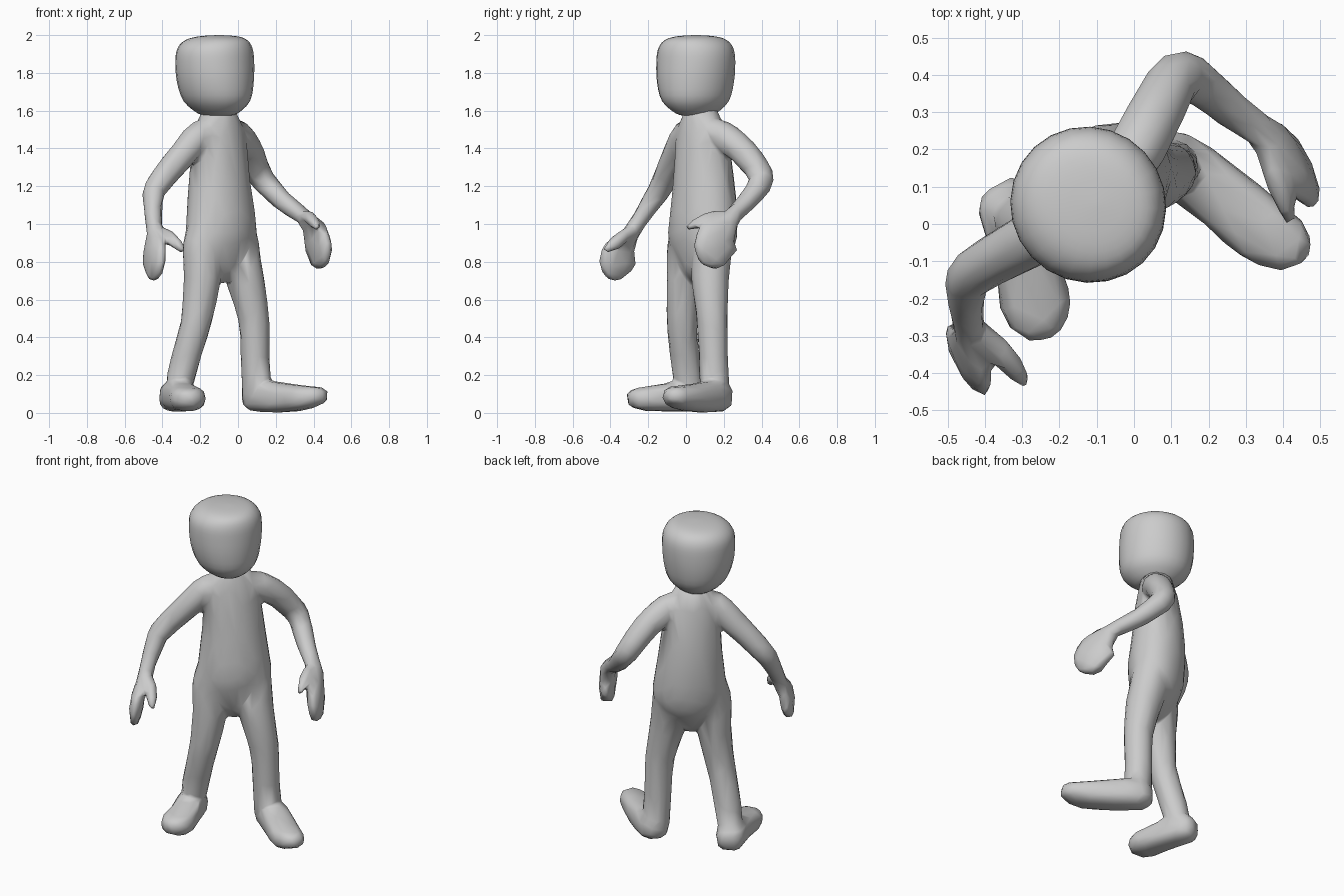
import bpy, bmesh, math
from mathutils import Vector


def spline(rows, steps=3):
    # Smooth curve through rows of (x, y, z, half width, half thickness)
    pts = [rows[0]] + rows + [rows[-1]]
    out = []
    for i in range(1, len(pts) - 2):
        p0, p1, p2, p3 = pts[i - 1:i + 3]
        for s in range(steps):
            t = s / steps
            out.append([0.5 * (2 * b + (c - a) * t + (2 * a - 5 * b + 4 * c - d) * t * t
                               + (3 * b - a - 3 * c + d) * t ** 3)
                        for a, b, c, d in zip(p0, p1, p2, p3)])
    out.append(list(rows[-1]))
    return out


def loft(bm, rows, side, sides=18, axis=None, box=1.0):
    # Closed tube of rings square to the path (or to a fixed axis); box < 1 squares them off
    rows = spline(rows)
    side = Vector(side)
    centres = [Vector(r[:3]) for r in rows]
    rings = []
    for i, r in enumerate(rows):
        tan = Vector(axis) if axis else centres[min(i + 1, len(rows) - 1)] - centres[max(i - 1, 0)]
        tan.normalize()
        u = (side - tan * side.dot(tan)).normalized()
        v = tan.cross(u)
        a, b = max(r[3], 0.005), max(r[4], 0.005)
        ring = []
        for k in range(sides):
            t = math.tau * k / sides
            c, s = (math.copysign(abs(w) ** box, w) for w in (math.cos(t), math.sin(t)))
            ring.append(bm.verts.new(centres[i] + u * a * c + v * b * s))
        rings.append(ring)
    for p, q in zip(rings, rings[1:]):
        for k in range(sides):
            n = (k + 1) % sides
            bm.faces.new((p[k], p[n], q[n], q[k]))
    bm.faces.new(rings[0][::-1])
    bm.faces.new(rings[-1])


def finish(name, bm):
    bmesh.ops.recalc_face_normals(bm, faces=bm.faces)
    for f in bm.faces:
        f.smooth = True
    me = bpy.data.meshes.new(name)
    bm.to_mesh(me)
    bm.free()
    ob = bpy.data.objects.new(name, me)
    bpy.context.collection.objects.link(ob)
    return ob


def row(x, y, z, a, b=None):
    return (x, y, z, a, a if b is None else b)


across = (0.73, 0.68, 0)   # shoulder line of the turned figure
up = (0, 0, 1)
body = bmesh.new()

# torso and neck
loft(body, [row(-.10, .08, 1.62, .08), row(-.10, .08, 1.57, .105, .095),
            row(-.10, .085, 1.48, .155, .115), row(-.10, .09, 1.35, .165, .135),
            row(-.097, .095, 1.2, .18, .15), row(-.09, .092, 1.05, .2, .16),
            row(-.088, .088, .93, .21, .155), row(-.09, .085, .84, .175, .13),
            row(-.085, .07, .76, .09, .09), row(-.08, .065, .69, .03, .04)], across, 24, up)

# legs
loft(body, [row(-.185, .01, 1.0, .08), row(-.19, .002, .9, .1), row(-.19, -.0, .8, .103),
            row(-.19, -.005, .7, .098), row(-.218, -.02, .5, .083), row(-.25, -.015, .38, .078),
            row(-.30, .005, .2, .075), row(-.32, .02, .08, .06)], across)
loft(body, [row(.0, .145, 1.0, .08), row(.01, .14, .9, .1), row(.018, .135, .8, .104),
            row(.04, .128, .7, .1), row(.083, .138, .5, .083), row(.09, .145, .3, .077),
            row(.095, .15, .2, .079), row(.09, .155, .08, .07)], across)

# feet, heel to toe
loft(body, [row(-.365, .105, .075, .04, .04), row(-.35, .075, .078, .075, .07),
            row(-.32, 0, .09, .085, .085), row(-.285, -.12, .08, .086, .073),
            row(-.265, -.21, .075, .095, .065), row(-.258, -.275, .075, .073, .052),
            row(-.255, -.31, .072, .03)], (1, .3, 0), box=.75)
loft(body, [row(.045, .215, .075, .04), row(.08, .185, .08, .078, .072),
            row(.14, .145, .088, .087, .085), row(.24, .07, .08, .088, .078),
            row(.34, -.015, .08, .09, .066), row(.42, -.06, .09, .072, .05),
            row(.462, -.085, .1, .03)], (.6, .8, 0), box=.75)

# arms with flat mitten hands
loft(body, [row(-.12, .06, 1.48, .07), row(-.2, 0, 1.47, .078), row(-.3, -.055, 1.36, .073),
            row(-.43, -.13, 1.2, .063), row(-.45, -.18, 1.12, .054), row(-.445, -.26, 1.0, .043),
            row(-.44, -.305, .93, .055, .04), row(-.443, -.35, .86, .1, .04),
            row(-.445, -.363, .79, .107, .038), row(-.45, -.365, .735, .075, .03),
            row(-.46, -.36, .705, .02)], (.45, -.87, 0))
loft(body, [row(-.05, .12, 1.48, .07), row(0, .19, 1.47, .078), row(.06, .3, 1.385, .075),
            row(.115, .395, 1.26, .067), row(.17, .38, 1.19, .06), row(.25, .315, 1.11, .052),
            row(.34, .25, 1.045, .045), row(.38, .22, 1.0, .06, .045),
            row(.41, .175, .94, .112, .048), row(.425, .16, .88, .13, .048),
            row(.425, .165, .82, .105, .042), row(.418, .18, .775, .035)], (.45, -.87, 0))

# thumbs
loft(body, [row(-.44, -.27, .97, .03), row(-.37, -.33, .935, .034),
            row(-.325, -.38, .895, .035, .03), row(-.29, -.43, .86, .015)], (0, .5, -.5))
loft(body, [row(.35, .23, 1.03, .035), row(.375, .15, 1.035, .035),
            row(.4, .07, 1.01, .03), row(.42, .005, .98, .014)], (1, 0, 0))

# blend the parts into one skin
ob = finish("body", body)
m = ob.modifiers.new("skin", 'REMESH')
m.mode = 'VOXEL'
m.voxel_size = 0.012
m.use_smooth_shade = True
m = ob.modifiers.new("soften", 'SMOOTH')
m.factor = 0.5
m.iterations = 6
m = ob.modifiers.new("facets", 'DECIMATE')
m.ratio = 0.03

# head: rounded block, narrower at the chin
head = bmesh.new()
loft(head, [row(-.105, .055, 1.572, .05), row(-.107, .052, 1.585, .095, .115),
            row(-.112, .05, 1.65, .165, .187), row(-.12, .05, 1.75, .197, .21),
            row(-.123, .052, 1.86, .207, .211), row(-.122, .052, 1.93, .197, .201),
            row(-.115, .052, 1.973, .16, .17), row(-.105, .052, 1.993, .105),
            row(-.1, .052, 2.0, .01)], across, 24, up)
finish("head", head)
